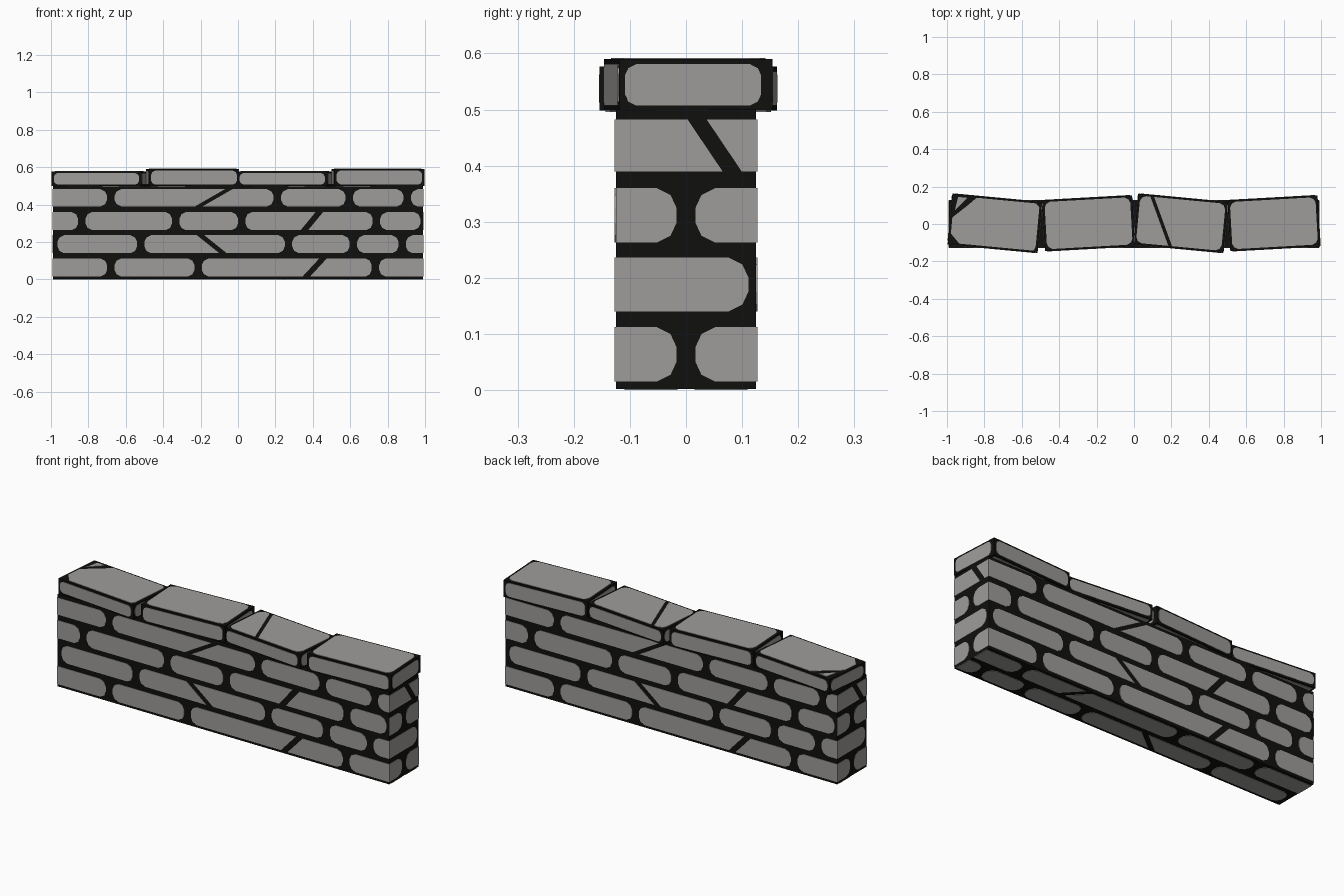
import bpy, bmesh, math
from mathutils import Matrix, Vector

if "Cube" in bpy.data.objects:
    bpy.data.objects.remove(bpy.data.objects["Cube"])

T = 0.002  # thickness of the stone plates


def material(name, rgb):
    m = bpy.data.materials.new(name)
    m.diffuse_color = (*rgb, 1)
    m.use_nodes = True
    m.node_tree.nodes["Principled BSDF"].inputs["Base Color"].default_value = m.diffuse_color
    return m


stone_mat = material("stone grey", (0.345, 0.335, 0.325))
mortar_mat = material("mortar black", (0.005, 0.005, 0.0045))


def finish(bm, name, mat):
    bmesh.ops.recalc_face_normals(bm, faces=bm.faces)
    me = bpy.data.meshes.new(name)
    bm.to_mesh(me)
    bm.free()
    ob = bpy.data.objects.new(name, me)
    me.materials.append(mat)
    bpy.context.collection.objects.link(ob)


def block(name, size, M):
    bm = bmesh.new()
    bmesh.ops.create_cube(bm, size=1, matrix=M @ Matrix.Diagonal((*size, 1)))
    finish(bm, name, mortar_mat)


def frame(o, u, v):
    # matrix whose local x, y lie in a wall face and z points outward
    u, v = Vector(u), Vector(v)
    M = Matrix((u, v, u.cross(v))).transposed().to_4x4()
    M.translation = o
    return M


def plate(bm, pts, M):
    lo = [bm.verts.new(M @ Vector((x, y, 0))) for x, y in pts]
    hi = [bm.verts.new(M @ Vector((x, y, T))) for x, y in pts]
    bm.faces.new(hi)
    bm.faces.new(lo[::-1])
    n = len(pts)
    for i in range(n):
        j = (i + 1) % n
        bm.faces.new((lo[i], lo[j], hi[j], hi[i]))


def row(bm, M, half, z0, z1, joints, gap=0.02, c=0.035):
    # one course of stones split by joints; a slanted joint is a (top, bottom) pair
    js = [j if isinstance(j, tuple) else (j, j) for j in joints]
    cuts = [(-half - gap,) * 2] + js + [(half + gap,) * 2]
    for (at, ab), (bt, bb) in zip(cuts, cuts[1:]):
        at, ab, bt, bb = at + gap, ab + gap, bt - gap, bb - gap
        if bt - at < 0.03:
            continue

        def end(top, bot, s):  # points upward along one end, s = inward direction
            if abs(top) >= half - 1e-4 or abs(top - bot) > 1e-4:
                return [(bot, z0), (top, z1)]
            return [(top + s * c, z0), (top + s * c * .3, z0 + c * .35), (top, z0 + c),
                    (top, z1 - c), (top + s * c * .3, z1 - c * .35), (top + s * c, z1)]
        plate(bm, end(bt, bb, -1) + end(at, ab, 1)[::-1], M)


X, Y, Z = Vector((1, 0, 0)), Vector((0, 1, 0)), Vector((0, 0, 1))

# wall core
block("wall_mortar", (1.98, 0.25, 0.498), Matrix.Translation((0, 0, 0.251)))

# wall stones: the same courses front and back, and on both ends
heights = [(0.015, 0.112), (0.14, 0.236), (0.263, 0.36), (0.39, 0.482)]
long_joints = [[-0.68, -0.213, (0.455, 0.365), 0.735],
               [-0.985, -0.52, (-0.20, -0.08), 0.27, 0.617, 0.878],
               [-0.835, -0.333, 0.02, (0.435, 0.355), 0.74, 0.995],
               [-0.68, (-0.05, -0.21), 0.21, 0.595, 0.905]]
end_joints = [[0], [0.128], [0], [(0.02, 0.082)]]
bm = bmesh.new()
for s in (1, -1):
    front = frame(-Y * 0.125 * s, X * s, Z)
    side = frame(X * 0.99 * s, Y * s, Z)
    for (z0, z1), lj, ej in zip(heights, long_joints, end_joints):
        row(bm, front, 0.99, z0, z1, lj)
        row(bm, side, 0.125, z0, z1, ej, gap=0.017)
under = frame((0, 0, 0.002), X, -Y)
row(bm, under, 0.99, -0.11, -0.015, long_joints[0])
row(bm, under, 0.99, 0.015, 0.11, long_joints[1])
finish(bm, "wall_stones", stone_mat)

# four twisted cap slabs: centre x, turn, top height, joints on top
L, W, B = 0.482, 0.273, 0.498
slabs = [(-0.744, -5.4, 0.577, None), (-0.243, 3.2, 0.590, []),
         (0.250, -5.4, 0.577, [(-0.165, -0.045)]), (0.748, 3.2, 0.590, [])]
for i, (cx, turn, top, joints) in enumerate(slabs, 1):
    h = top - B
    M = Matrix.Translation((cx, 0.004, B + h / 2)) @ Matrix.Rotation(math.radians(turn), 4, 'Z')
    block("cap_mortar_%d" % i, (L, W, h), M)
    bm = bmesh.new()
    hl, hw, hz = L / 2 - 0.012, W / 2 - 0.010, h / 2 - 0.009
    up = M @ frame(Z * h / 2, X, Y)
    if joints is None:  # slab with a broken corner
        plate(bm, [(-hl + .05, -hw), (hl - .01, -hw), (hl, -hw + .02), (hl, hw - .02),
                   (hl - .02, hw), (-0.11, hw), (-0.15, 0.085), (-hl, 0.01), (-hl, -hw + .05)], up)
        plate(bm, [(-hl + .01, 0.05), (-0.16, hw - .005), (-hl + .02, hw - .005)], up)
    else:
        row(bm, up, hl + 0.001, -hw, hw, [-hl - .01] + joints + [hl + .01], gap=0.01, c=0.03)
    row(bm, M @ frame(-Z * h / 2, X, -Y), hl, -hw, hw, [])
    for s in (1, -1):
        row(bm, M @ frame(-Y * W / 2 * s, X * s, Z), hl + .001, -hz, hz,
            [-hl - .01, hl + .01], gap=0.01, c=0.02)
        row(bm, M @ frame(X * L / 2 * s, Y * s, Z), hw + .001, -hz, hz,
            [-hw - .01, hw], gap=0.01, c=0.02)
    finish(bm, "cap_stone_%d" % i, stone_mat)
